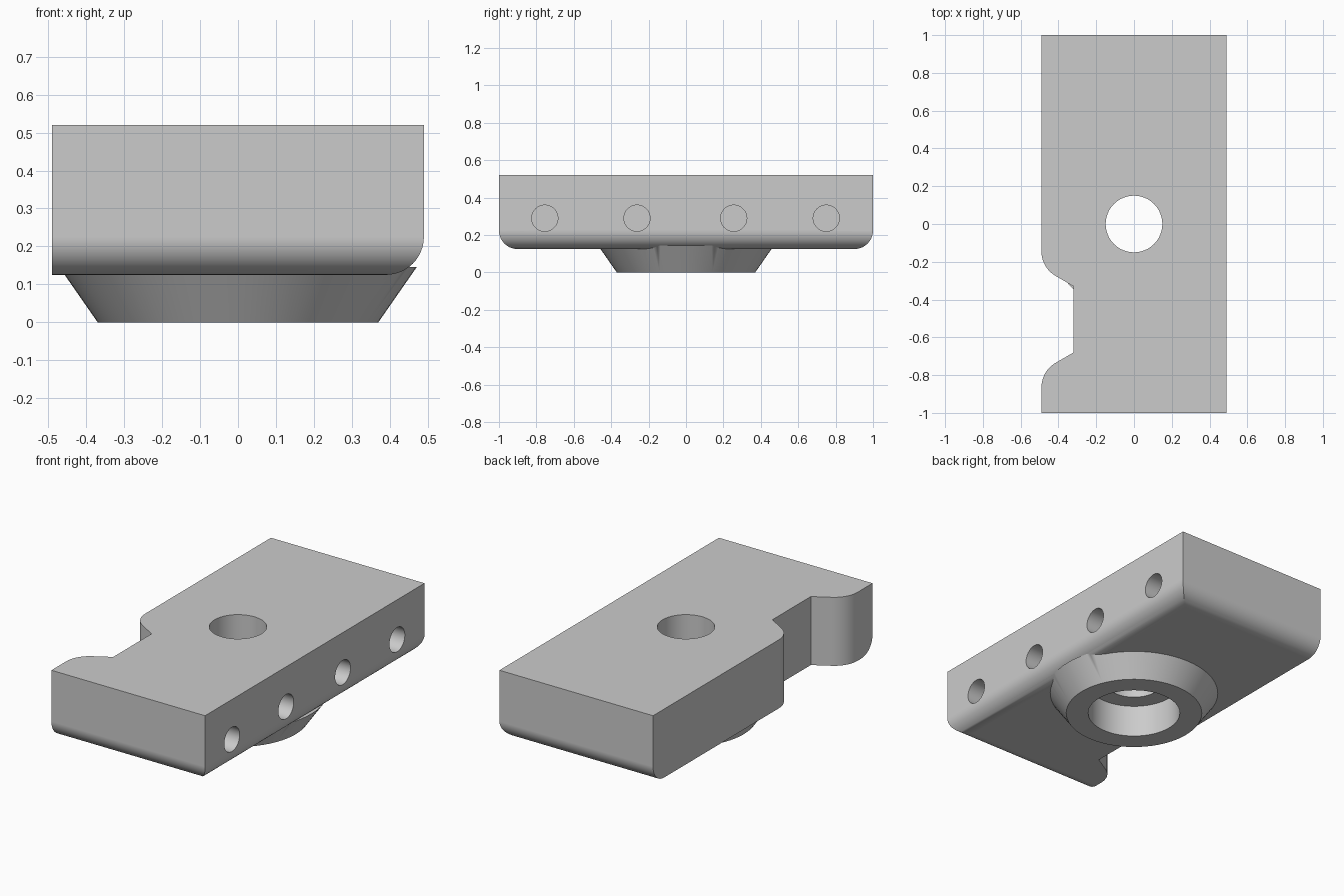
import bpy, bmesh, math
from mathutils import Matrix, Vector

cube = bpy.data.objects.get("Cube")
if cube:
    bpy.data.objects.remove(cube, do_unlink=True)

grey = bpy.data.materials.new("machined grey")
grey.use_nodes = True
colour = (0.6, 0.6, 0.6, 1)
grey.diffuse_color = colour
grey.node_tree.nodes["Principled BSDF"].inputs["Base Color"].default_value = colour

HALF_W, HALF_L, BASE, TOP = 0.49, 1.0, 0.125, 0.52
SEGMENTS = 64


def make_object(name, bm):
    bmesh.ops.recalc_face_normals(bm, faces=bm.faces)
    mesh = bpy.data.meshes.new(name)
    bm.to_mesh(mesh)
    bm.free()
    mesh.materials.append(grey)
    obj = bpy.data.objects.new(name, mesh)
    bpy.context.collection.objects.link(obj)
    return obj


def cylinder(name, r1, r2, depth, centre, axis="Z"):
    bm = bmesh.new()
    turn = Matrix.Rotation(math.pi / 2, 4, "Y") if axis == "X" else Matrix()
    bmesh.ops.create_cone(bm, cap_ends=True, segments=SEGMENTS, radius1=r1, radius2=r2,
                          depth=depth, matrix=Matrix.Translation(centre) @ turn)
    return make_object(name, bm)


def combine(target, other, operation):
    mod = target.modifiers.new(operation.lower(), "BOOLEAN")
    mod.operation, mod.solver, mod.object = operation, "EXACT", other
    bpy.context.view_layer.objects.active = target
    bpy.ops.object.modifier_apply(modifier=mod.name)
    bpy.data.objects.remove(other, do_unlink=True)


# Half of the side notch: rounded shoulder, sloped flank, flat floor
MIDDLE, RADIUS = -0.505, 0.15
shoulder = []
for i in range(13):
    a = math.radians(180 + 60 * i / 12)
    shoulder.append((-HALF_W + RADIUS + RADIUS * math.cos(a), -0.145 + RADIUS * math.sin(a)))
shoulder.append((-0.32, -0.33))
mirrored = [(x, 2 * MIDDLE - y) for x, y in reversed(shoulder)]

# Block: plan outline raised to full height
outline = [(HALF_W, -HALF_L), (HALF_W, HALF_L), (-HALF_W, HALF_L)]
outline += shoulder + mirrored + [(-HALF_W, -HALF_L)]
bm = bmesh.new()
floor = bm.faces.new([bm.verts.new((x, y, BASE)) for x, y in outline])
raised = bmesh.ops.extrude_face_region(bm, geom=[floor], use_keep_orig=True)
bmesh.ops.translate(bm, vec=Vector((0, 0, TOP - BASE)),
                    verts=[g for g in raised["geom"] if isinstance(g, bmesh.types.BMVert)])
bmesh.ops.recalc_face_normals(bm, faces=bm.faces)

# Rounded lower edges at both ends
ends = [e for e in bm.edges
        if all(abs(abs(v.co.y) - HALF_L) < 1e-4 and v.co.z < BASE + 1e-4 for v in e.verts)]
bmesh.ops.bevel(bm, geom=ends, offset=0.1, segments=12, profile=0.5, affect="EDGES")
block = make_object("mounting_block", bm)

# Tapered boss underneath, sunk a little into the block
sink = 0.02
slope = (0.457 - 0.37) / BASE
combine(block, cylinder("boss", 0.37, 0.37 + slope * (BASE + sink), BASE + sink,
                        (0, 0, (BASE + sink) / 2)), "UNION")

# Through bore and wider counterbore from below
combine(block, cylinder("bore_cutter", 0.15, 0.15, 1.4, (0, 0, 0.3)), "DIFFERENCE")
combine(block, cylinder("counterbore_cutter", 0.25, 0.25, 0.387, (0, 0, -0.0065)), "DIFFERENCE")

# Row of blind side holes
for y in (-0.755, -0.262, 0.255, 0.75):
    combine(block, cylinder("side_hole_cutter", 0.07, 0.07, 0.4, (HALF_W - 0.1, y, 0.29), "X"),
            "DIFFERENCE")

# Smooth curved faces with crisp edges
bpy.ops.object.select_all(action="DESELECT")
block.select_set(True)
bpy.context.view_layer.objects.active = block
bpy.ops.object.shade_smooth_by_angle(angle=math.radians(30))
weighted = block.modifiers.new("weighted_normals", "WEIGHTED_NORMAL")
weighted.keep_sharp = True
